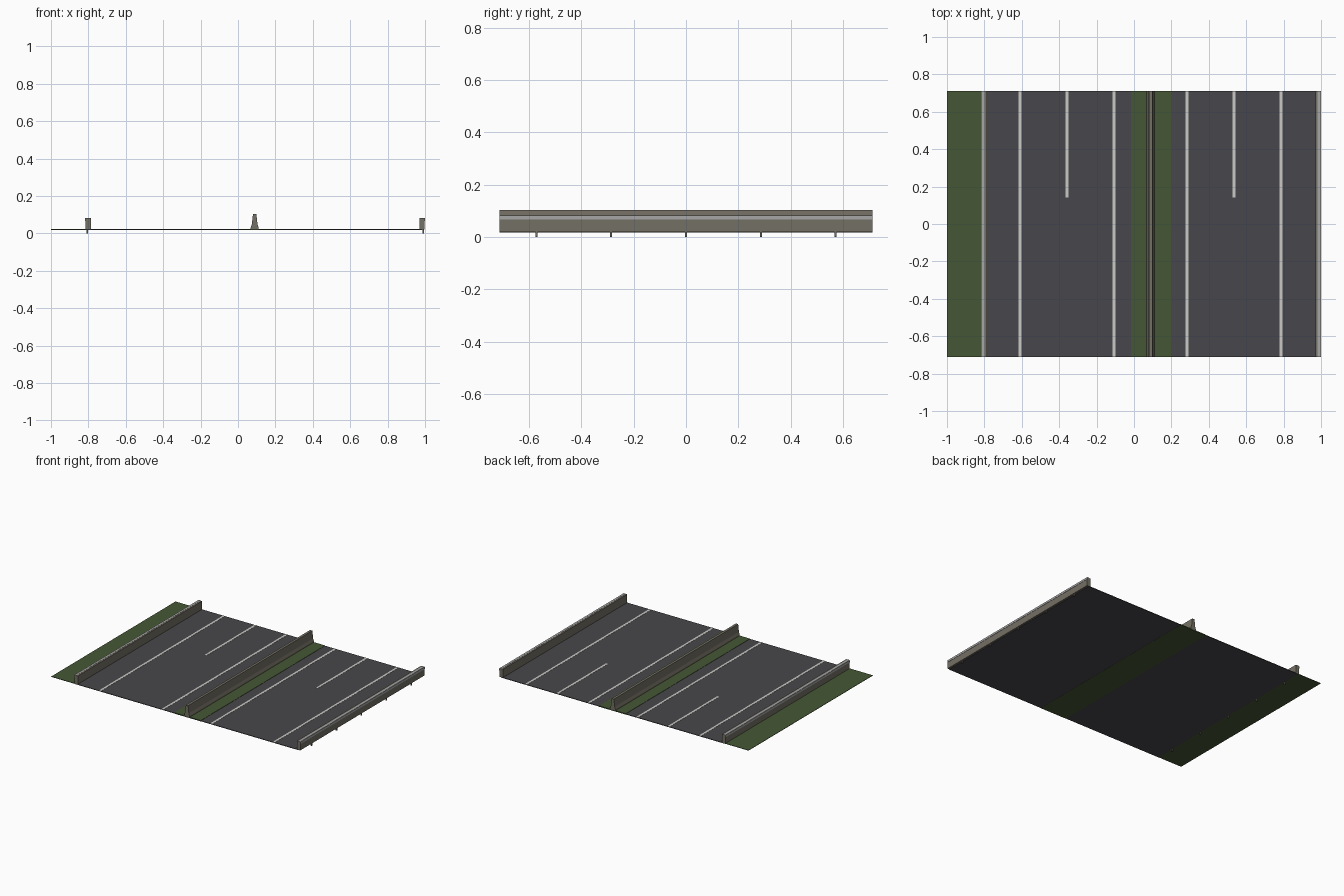
import bpy
import bmesh

cube = bpy.data.objects.get("Cube")
if cube:
    bpy.data.objects.remove(cube)

HALF = 0.712      # half length of the road along y
DECK = 0.022      # height of the road surface


def material(name, rgb):
    m = bpy.data.materials.new(name)
    m.use_nodes = True
    m.diffuse_color = (*rgb, 1)
    m.node_tree.nodes["Principled BSDF"].inputs["Base Color"].default_value = (*rgb, 1)
    return m


asphalt = material("asphalt", (0.064, 0.061, 0.070))
paint = material("road_paint", (0.60, 0.59, 0.56))
grass = material("grass", (0.060, 0.095, 0.035))
concrete = material("concrete", (0.175, 0.160, 0.128))
steel = material("light_steel", (0.38, 0.39, 0.38))


def extrude_profile(name, profile, y0, y1, mat):
    """Closed x-z outline swept along y."""
    bm = bmesh.new()
    face = bm.faces.new([bm.verts.new((x, y0, z)) for x, z in profile])
    swept = bmesh.ops.extrude_face_region(bm, geom=[face])["geom"]
    verts = [v for v in swept if isinstance(v, bmesh.types.BMVert)]
    bmesh.ops.translate(bm, verts=verts, vec=(0, y1 - y0, 0))
    bmesh.ops.recalc_face_normals(bm, faces=bm.faces)
    mesh = bpy.data.meshes.new(name)
    bm.to_mesh(mesh)
    bm.free()
    mesh.materials.append(mat)
    obj = bpy.data.objects.new(name, mesh)
    bpy.context.collection.objects.link(obj)
    return obj


def box(name, x0, x1, z0, z1, mat, y0=-HALF, y1=HALF):
    x0, x1 = sorted((x0, x1))
    return extrude_profile(name, [(x0, z0), (x1, z0), (x1, z1), (x0, z1)], y0, y1, mat)


# Ground strips
box("grass_verge", -1.0, -0.805, 0.019, DECK, grass)
box("right_carriageway", -0.805, -0.015, 0.018, DECK, asphalt)
box("left_carriageway", 0.2, 0.985, 0.018, DECK, asphalt)
box("median_grass", -0.015, 0.2, 0.017, DECK + 0.002, grass)

# Lane markings: solid edge lines and one dash in each carriageway
for i, x in enumerate((-0.61, -0.107, 0.283, 0.785)):
    box(f"edge_line_{i + 1}", x - 0.008, x + 0.008, DECK, DECK + 0.001, paint)
for i, x in enumerate((-0.358, 0.534)):
    box(f"lane_dash_{i + 1}", x - 0.008, x + 0.008, DECK, DECK + 0.001, paint, y0=0.143)

# Tapered barrier in the median
half_outline = [(0.022, DECK), (0.021, 0.032), (0.015, 0.05), (0.009, 0.104)]
outline = half_outline + [(-x, z) for x, z in reversed(half_outline)]
barrier = extrude_profile("median_barrier", outline, -HALF, HALF, concrete)
barrier.location.x = 0.089


def side_rail(side, inner, out):
    """Wall with a pale band on its upper outer edge and posts below; out is +1 or -1."""
    outer = inner + out * 0.028
    box(f"{side}_rail", inner, outer, 0.02, 0.082, concrete)
    box(f"{side}_rail_band", outer, outer + out * 0.002, 0.067, 0.081, steel)
    box(f"{side}_rail_top", inner + out * 0.012, outer, 0.082, 0.083, steel)
    for i in range(5):
        y = (i - 2) * 0.286
        box(f"{side}_post_{i + 1}", outer - out * 0.012, outer - out * 0.004,
            0, 0.03, concrete, y - 0.004, y + 0.004)


side_rail("right", -0.787, -1)
side_rail("left", 0.97, 1)
